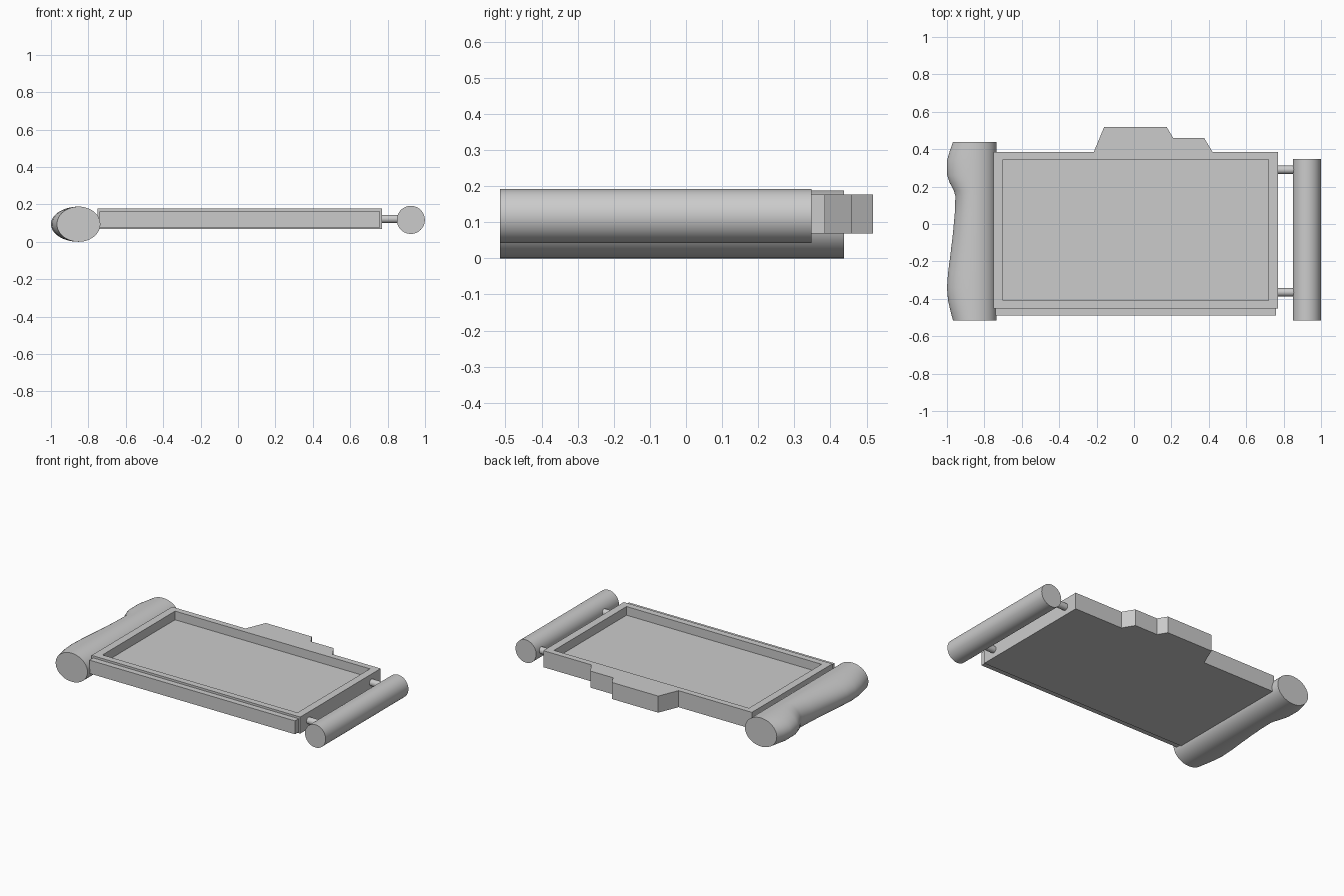
import bpy, bmesh, math
from mathutils import Vector

if "Cube" in bpy.data.objects:
    bpy.data.objects.remove(bpy.data.objects["Cube"])


def finish(name, bm, smooth=False):
    bmesh.ops.recalc_face_normals(bm, faces=bm.faces[:])
    mesh = bpy.data.meshes.new(name)
    bm.to_mesh(mesh)
    bm.free()
    obj = bpy.data.objects.new(name, mesh)
    bpy.context.collection.objects.link(obj)
    if smooth:
        bpy.ops.object.select_all(action='DESELECT')
        obj.select_set(True)
        bpy.context.view_layer.objects.active = obj
        bpy.ops.object.shade_smooth_by_angle(angle=math.radians(35))
    return obj


def prism(name, outline, z0, z1):
    bm = bmesh.new()
    face = bm.faces.new([bm.verts.new((x, y, z0)) for x, y in outline])
    top = bmesh.ops.extrude_face_region(bm, geom=[face], use_keep_orig=True)
    verts = [g for g in top['geom'] if isinstance(g, bmesh.types.BMVert)]
    bmesh.ops.translate(bm, verts=verts, vec=(0, 0, z1 - z0))
    return finish(name, bm)


def rect(x0, x1, y0, y1):
    return [(x0, y0), (x1, y0), (x1, y1), (x0, y1)]


def loft(name, rings):
    bm = bmesh.new()
    loops = [[bm.verts.new(p) for p in ring] for ring in rings]
    n = len(loops[0])
    for a, b in zip(loops, loops[1:]):
        for i in range(n):
            j = (i + 1) % n
            bm.faces.new((a[i], a[j], b[j], b[i]))
    bm.faces.new(loops[0])
    bm.faces.new(loops[-1])
    return finish(name, bm, smooth=True)


def rod(name, start, end, radius, sides=48):
    start, end = Vector(start), Vector(end)
    turn = (end - start).to_track_quat('Z', 'Y')
    circle = [turn @ Vector((radius * math.cos(math.tau * i / sides),
                             radius * math.sin(math.tau * i / sides), 0))
              for i in range(sides)]
    return loft(name, [[c + p for p in circle] for c in (start, end)])


# Main body with the stepped block along the back edge
body = prism("body", [(-0.75, -0.452), (0.77, -0.452), (0.77, 0.385), (0.42, 0.385),
                      (0.375, 0.46), (0.21, 0.46), (0.175, 0.518), (-0.16, 0.518),
                      (-0.215, 0.385), (-0.75, 0.385)], 0.068, 0.177)

# Recessed screen area cut into the top
cutter = prism("screen_cutter", rect(-0.70, 0.72, -0.41, 0.345), 0.12, 0.30)
cutter.hide_render = True
cutter.hide_viewport = True
cut = body.modifiers.new("screen_recess", 'BOOLEAN')
cut.operation = 'DIFFERENCE'
cut.solver = 'EXACT'
cut.object = cutter

# Bake the recess and discard the cutter
bpy.context.view_layer.update()
baked = bpy.data.meshes.new_from_object(
    body.evaluated_get(bpy.context.evaluated_depsgraph_get()))
body.modifiers.clear()
body.data = baked
bpy.data.objects.remove(cutter)

# Thin strip along the front edge
prism("front_strip", rect(-0.74, 0.758, -0.49, -0.452), 0.075, 0.163)

# Contoured hand grip: (y, left edge x) stations, straight on the right side
STATIONS = [(-0.515, -0.968), (-0.47, -0.98), (-0.41, -0.994), (-0.34, -1.0),
            (-0.26, -0.994), (-0.16, -0.981), (-0.05, -0.968), (0.06, -0.958),
            (0.15, -0.955), (0.18, -0.964), (0.22, -0.985), (0.26, -0.999),
            (0.34, -1.0), (0.39, -0.985), (0.438, -0.968)]
CX, CZ, RX, RZ, SIDES = -0.852, 0.094, 0.116, 0.094, 48
rings = []
for y, left in STATIONS:
    ring = []
    for i in range(SIDES):
        a = math.tau * i / SIDES
        rx = RX if math.cos(a) > 0 else CX - left
        ring.append((CX + rx * math.cos(a), y, CZ + RZ * math.sin(a)))
    rings.append(ring)
loft("hand_grip", rings)

# Round side handle and its two connecting rods
rod("side_handle", (0.924, -0.515, 0.117), (0.924, 0.347, 0.117), 0.075)
for label, y in (("front", -0.365), ("back", 0.29)):
    rod(label + "_connecting_rod", (0.76, y, 0.122), (0.87, y, 0.122), 0.022, 32)
